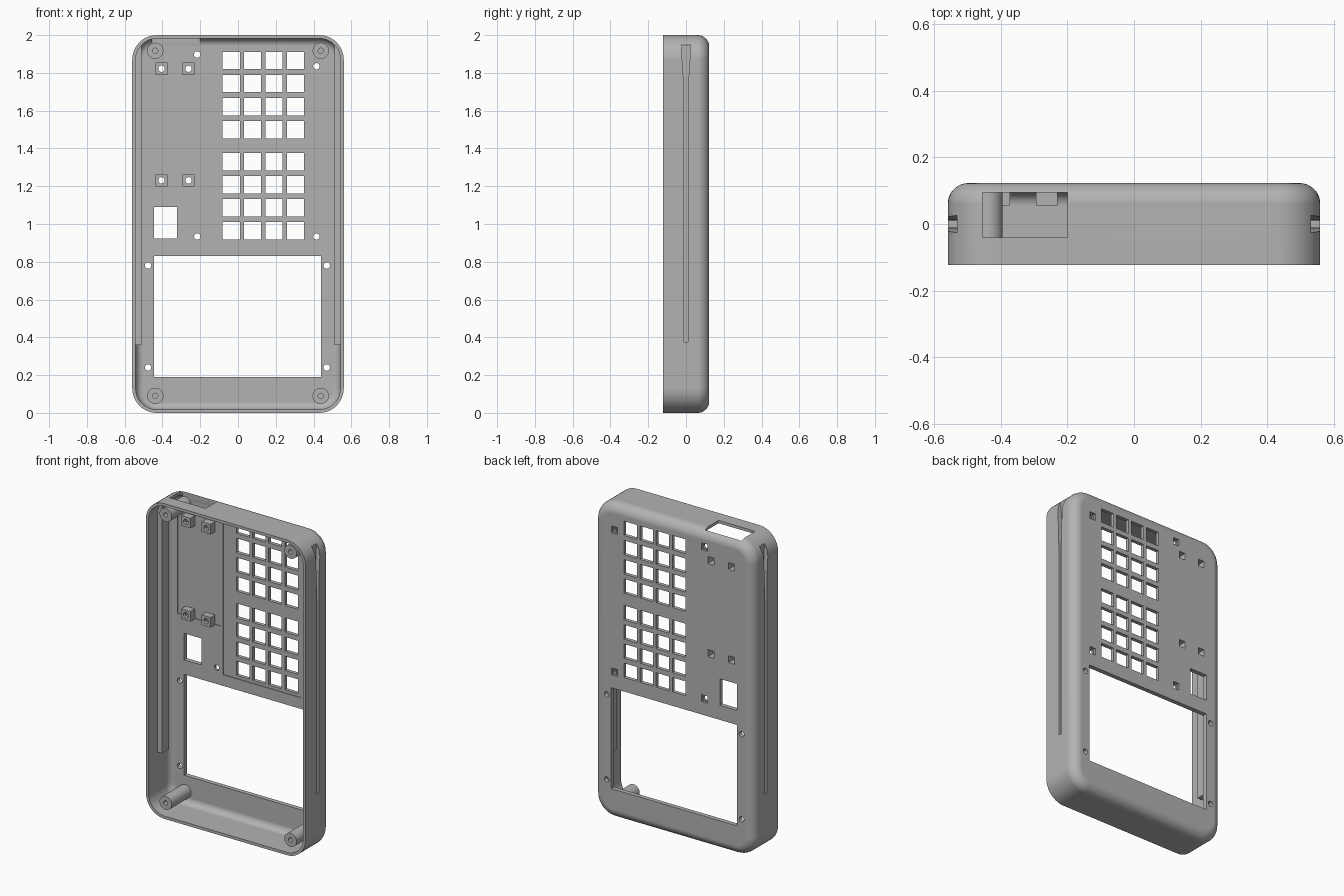
import bpy, bmesh
from math import sin, cos, pi
from mathutils import Matrix, Vector

cube = bpy.data.objects.get("Cube")
if cube:
    bpy.data.objects.remove(cube, do_unlink=True)

grey = bpy.data.materials.new("matte grey")
grey.use_nodes = True
grey.diffuse_color = (0.45, 0.45, 0.45, 1)
grey.node_tree.nodes["Principled BSDF"].inputs["Base Color"].default_value = (0.45, 0.45, 0.45, 1)


def make(name, bm):
    bmesh.ops.recalc_face_normals(bm, faces=bm.faces)
    mesh = bpy.data.meshes.new(name)
    bm.to_mesh(mesh)
    bm.free()
    mesh.materials.append(grey)
    ob = bpy.data.objects.new(name, mesh)
    bpy.context.collection.objects.link(ob)
    return ob


def boxes(name, spans):
    """Boxes given as (x0, x1, y0, y1, z0, z1)."""
    bm = bmesh.new()
    for x0, x1, y0, y1, z0, z1 in spans:
        m = Matrix.Translation(((x0 + x1) / 2, (y0 + y1) / 2, (z0 + z1) / 2))
        bmesh.ops.create_cube(bm, size=1, matrix=m @ Matrix.Diagonal((x1 - x0, y1 - y0, z1 - z0, 1)))
    return make(name, bm)


def squares(name, points, size, y0, y1):
    h = size / 2
    return boxes(name, [(x - h, x + h, y0, y1, z - h, z + h) for x, z in points])


def rods(name, points, radius, y0, y1, sides=24):
    """Cylinders along y at (x, z) points."""
    bm = bmesh.new()
    for x, z in points:
        m = Matrix.Translation((x, (y0 + y1) / 2, z)) @ Matrix.Rotation(pi / 2, 4, "X")
        bmesh.ops.create_cone(bm, cap_ends=True, segments=sides, radius1=radius,
                              radius2=radius, depth=y1 - y0, matrix=m)
    return make(name, bm)


def rounded_tray(name, inset, y0, y1, fillet, steps=9):
    """Rounded rectangle lofted along y with a filleted back edge."""
    rings = [(inset, y0)]
    for i in range(steps + 1):
        a = pi / 2 * i / steps
        rings.append((inset + fillet * (1 - cos(a)), y1 - fillet * (1 - sin(a))))
    bm = bmesh.new()
    loops = []
    for d, y in rings:
        r = 0.13 - d
        ring = []
        for k, (sx, sz) in enumerate([(1, 1), (-1, 1), (-1, -1), (1, -1)]):
            for j in range(11):
                a = pi / 2 * (k + j / 10)
                ring.append(bm.verts.new((sx * 0.43 + r * cos(a), y, 1 + sz * 0.87 + r * sin(a))))
        loops.append(ring)
    for a, b in zip(loops, loops[1:]):
        for i in range(len(a)):
            n = (i + 1) % len(a)
            bm.faces.new((a[i], a[n], b[n], b[i]))
    bm.faces.new(loops[0])
    bm.faces.new(loops[-1])
    return make(name, bm)


def combine(target, tool, operation="DIFFERENCE"):
    mod = target.modifiers.new("combine", "BOOLEAN")
    mod.operation = operation
    mod.solver = "EXACT"
    mod.object = tool
    bpy.context.view_layer.objects.active = target
    bpy.ops.object.modifier_apply(modifier=mod.name)
    bpy.data.objects.remove(tool, do_unlink=True)


BACK, INNER = 0.123, 0.095
corner_points = [(x, z) for x in (-0.438, 0.438) for z in (0.09, 1.917)]
post_points = [(x, z) for x in (-0.405, -0.262) for z in (1.231, 1.822)]
nut_points = [(-0.216, 1.897), (0.415, 1.835), (-0.216, 0.934), (0.415, 0.934)]
screen_points = [(x, z) for x in (-0.476, 0.47) for z in (0.24, 0.78)]

# Inner cavity, with panel recesses and the top port opening
cavity = rounded_tray("cavity", 0.018, -0.2, INNER, 0.04)
combine(cavity, boxes("recesses", [(-0.49, -0.185, 0.07, 0.1, 1.204, 1.88),
                                   (-0.172, 0.375, 0.07, 0.1, 0.9, 1.93)]), "UNION")
combine(cavity, boxes("port", [(-0.455, -0.2, -0.04, 0.094, 1.91, 2.1)]), "UNION")

# Solid features left standing in the cavity: rails, corner bosses, square posts
combine(cavity, boxes("rails", [(-0.6, -0.51, -0.035, 0.035, 0.36, 1.96),
                                (0.51, 0.6, -0.035, 0.035, 0.36, 1.96)]))
combine(cavity, rods("bosses", corner_points, 0.043, -0.1, 0.2, 32))
combine(cavity, squares("posts", post_points, 0.064, 0.055, 0.2))

# Case shell
case = rounded_tray("case_shell", 0, -BACK, BACK, 0.062)
combine(case, cavity)

# Key openings, small window and screen window
keys = [(-0.036 + 0.1135 * c, top - 0.122 * r)
        for top in (1.865, 1.33) for r in range(4) for c in range(4)]
combine(case, squares("key_openings", keys, 0.091, 0.06, 0.2))
combine(case, boxes("windows", [(-0.445, -0.323, 0.05, 0.2, 0.922, 1.09),
                                (-0.444, 0.439, 0.05, 0.2, 0.19, 0.83)]))

# Screw holes and square nut pockets
combine(case, rods("boss_holes", corner_points, 0.014, -0.15, 0.06))
combine(case, rods("screw_holes", post_points + nut_points + screen_points, 0.017, 0.02, 0.2))
combine(case, squares("post_pockets", post_points, 0.044, 0.075, 0.2))
combine(case, squares("nut_pockets", nut_points, 0.044, 0.109, 0.2))

# Flared grooves down both outer sides
half = [(0.01, 0.375), (0.01, 1.6), (0.014, 1.78), (0.026, 1.957)]
outline = half + [(-y, z) for y, z in reversed(half)]
for side in (-1, 1):
    bm = bmesh.new()
    face = bm.faces.new([bm.verts.new((side * 0.533, y, z)) for y, z in outline])
    out = bmesh.ops.extrude_face_region(bm, geom=[face], use_keep_orig=True)
    moved = [v for v in out["geom"] if isinstance(v, bmesh.types.BMVert)]
    bmesh.ops.translate(bm, verts=moved, vec=Vector((side * 0.1, 0, 0)))
    combine(case, make("groove", bm))

# Smooth fillets with crisp edges
bpy.ops.object.select_all(action="DESELECT")
case.select_set(True)
bpy.context.view_layer.objects.active = case
bpy.ops.object.shade_smooth_by_angle(angle=0.5)
weighted = case.modifiers.new("weighted normals", "WEIGHTED_NORMAL")
weighted.keep_sharp = True
